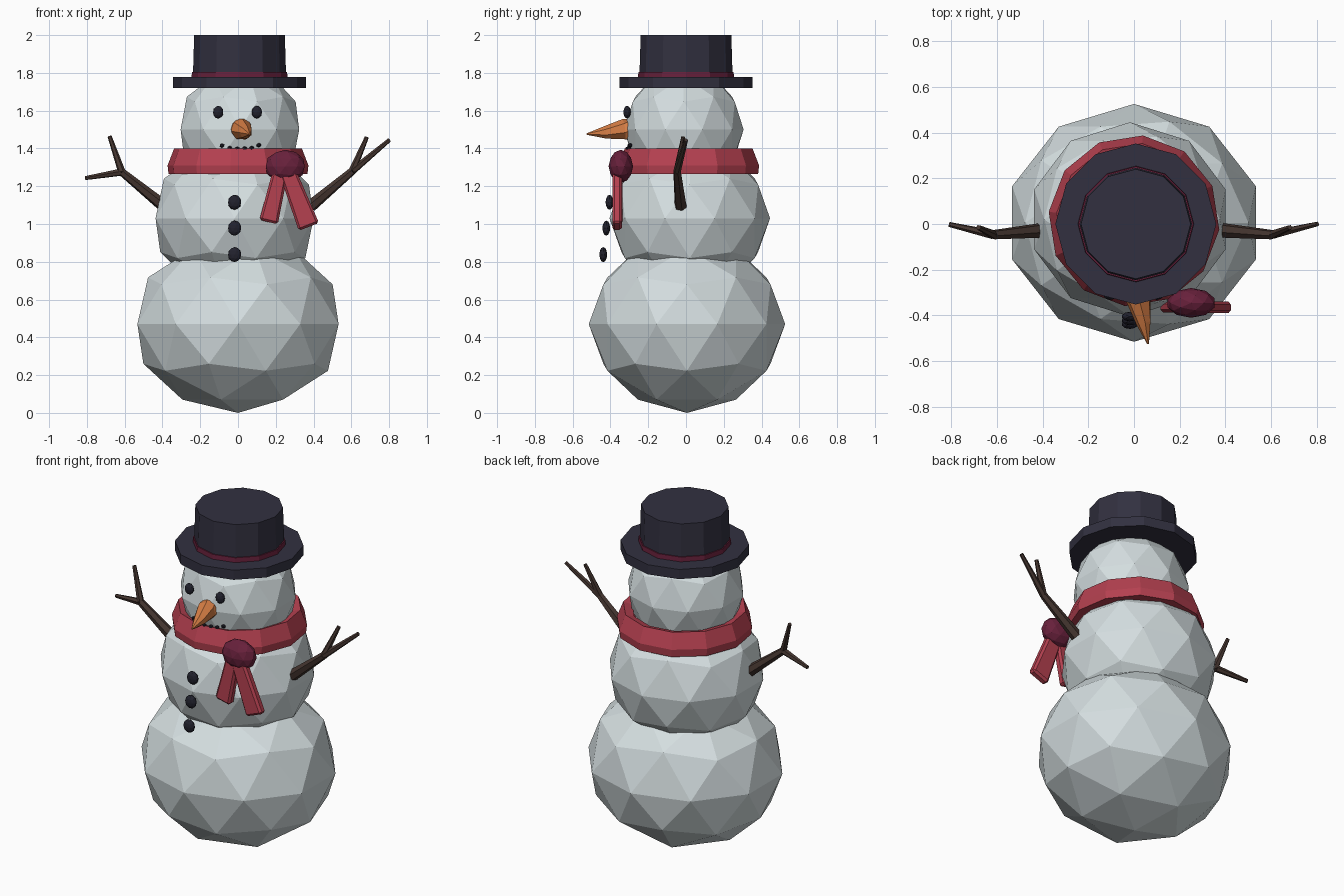
import bpy, bmesh, math
from mathutils import Vector, Matrix

cube = bpy.data.objects.get("Cube")
if cube:
    bpy.data.objects.remove(cube, do_unlink=True)


def material(name, color):
    m = bpy.data.materials.new(name)
    m.use_nodes = True
    m.diffuse_color = (*color, 1)
    bsdf = m.node_tree.nodes["Principled BSDF"]
    bsdf.inputs["Base Color"].default_value = (*color, 1)
    bsdf.inputs["Roughness"].default_value = 0.9
    return m


snow = material("snow", (0.66, 0.73, 0.745))
felt = material("dark felt", (0.032, 0.03, 0.051))
wool = material("red wool", (0.46, 0.052, 0.08))
dark_wool = material("dark red wool", (0.14, 0.015, 0.045))
carrot = material("carrot orange", (0.68, 0.21, 0.06))
wood = material("brown wood", (0.061, 0.037, 0.03))
coal = material("black coal", (0.016, 0.016, 0.027))


def finish(name, bm, mat):
    bmesh.ops.recalc_face_normals(bm, faces=bm.faces)
    mesh = bpy.data.meshes.new(name)
    bm.to_mesh(mesh)
    bm.free()
    mesh.materials.append(mat)
    obj = bpy.data.objects.new(name, mesh)
    bpy.context.collection.objects.link(obj)
    return obj


def ball(name, center, radii, mat, detail=2):
    bm = bmesh.new()
    bmesh.ops.create_icosphere(bm, subdivisions=detail, radius=1)
    bm.transform(Matrix.Translation(center) @ Matrix.Diagonal((*radii, 1)))
    return finish(name, bm, mat)


def loft(bm, rings, caps=True, closed=False):
    """Skin rings of points with quads."""
    loops = [[bm.verts.new(p) for p in ring] for ring in rings]
    pairs = list(zip(loops, loops[1:]))
    if closed:
        pairs.append((loops[-1], loops[0]))
    for a, b in pairs:
        for i in range(len(a)):
            j = (i + 1) % len(a)
            bm.faces.new((a[i], a[j], b[j], b[i]))
    if caps and not closed:
        bm.faces.new(loops[0])
        bm.faces.new(loops[-1])


def lathe(name, center, profile, mat, sides=12, turn=0.0, closed=False):
    """Turn a (radius, height) profile around the z axis."""
    rings = []
    for r, z in profile:
        angles = [turn + i * math.tau / sides for i in range(sides)]
        rings.append([(center[0] + r * math.cos(a), center[1] + r * math.sin(a), z)
                      for a in angles])
    bm = bmesh.new()
    loft(bm, rings, closed=closed)
    return finish(name, bm, mat)


def tube(bm, path, sides):
    """Faceted tube through (point, radius) pairs."""
    points = [Vector(p) for p, r in path]
    rings = []
    for i, (p, r) in enumerate(path):
        d = points[min(i + 1, len(points) - 1)] - points[max(i - 1, 0)]
        u = d.cross(Vector((0, 1, 0.3))).normalized()
        v = d.cross(u).normalized()
        angles = [k * math.tau / sides for k in range(sides)]
        rings.append([points[i] + r * (math.cos(a) * u + math.sin(a) * v) for a in angles])
    loft(bm, rings)


# Snowballs
ball("lower_body", (0, 0.005, 0.47), (0.56, 0.52, 0.47), snow)
ball("middle_body", (-0.018, 0.02, 1.03), (0.44, 0.425, 0.4), snow)
ball("head", (0.01, -0.012, 1.5), (0.33, 0.317, 0.33), snow)

# Top hat
hat = (0.008, 0)
lathe("hat_brim", hat, [(0.352, 1.72), (0.352, 1.778)], felt)
lathe("hat_crown", hat, [(0.247, 1.77), (0.24, 2.0)], felt)
lathe("hat_band", hat, [(0.254, 1.775), (0.252, 1.806)], dark_wool)

# Scarf: hollow collar, knot and two hanging tails
lathe("scarf_collar", (0, 0.014),
      [(0.34, 1.4), (0.375, 1.31), (0.37, 1.265), (0.3, 1.265), (0.29, 1.385)],
      wool, turn=math.radians(-6), closed=True)
ball("scarf_knot", (0.25, -0.345, 1.305), (0.108, 0.065, 0.088), dark_wool)


def scarf_tail(name, top, bottom, top_width, bottom_width):
    top, bottom = Vector(top), Vector(bottom)
    across = (bottom - top).cross(Vector((0, 1, 0))).normalized()
    depth = Vector((0, 0.025, 0))
    rings = []
    for p, w in ((top, top_width), (bottom, bottom_width)):
        s = across * w / 2
        rings.append([p - s - depth, p + s - depth, p + s + depth, p - s + depth])
    bm = bmesh.new()
    loft(bm, rings)
    obj = finish(name, bm, wool)
    bevel = obj.modifiers.new("soft_edges", "BEVEL")
    bevel.width = 0.012
    bevel.segments = 1


scarf_tail("scarf_tail_short", (0.225, -0.362, 1.28), (0.162, -0.362, 1.01), 0.08, 0.1)
scarf_tail("scarf_tail_long", (0.265, -0.365, 1.27), (0.375, -0.365, 0.985), 0.09, 0.115)

# Carrot nose
bm = bmesh.new()
tube(bm, [((0.016, -0.27, 1.505), 0.058), ((0.02, -0.33, 1.5), 0.056),
          ((0.042, -0.43, 1.485), 0.034), ((0.062, -0.525, 1.476), 0.004)], 7)
finish("carrot_nose", bm, carrot)

# Coal eyes, mouth and buttons
for side, x in (("right", -0.105), ("left", 0.1)):
    ball(side + "_eye", (x, -0.312, 1.592), (0.028, 0.02, 0.034), coal)
for i, (x, z) in enumerate([(-0.085, 1.415), (-0.045, 1.402), (-0.005, 1.398),
                            (0.035, 1.4), (0.072, 1.402), (0.11, 1.417)]):
    ball(f"mouth_coal_{i + 1}", (x, -0.312 + abs(x) * 0.15, z), (0.014, 0.012, 0.012), coal, 1)
for i, (y, z) in enumerate([(-0.405, 1.115), (-0.422, 0.978), (-0.438, 0.838)]):
    ball(f"button_{i + 1}", (-0.018, y, z), (0.036, 0.021, 0.04), coal)


# Stick arms, each a main stick with two twigs
def stick_arm(name, shoulder, fork, twigs):
    bm = bmesh.new()
    tube(bm, [(shoulder, 0.033), (fork, 0.021)], 6)
    for tip in twigs:
        tube(bm, [(fork, 0.02), (tip, 0.011)], 6)
    finish(name, bm, wood)


stick_arm("right_arm", (-0.405, -0.028, 1.105), (-0.615, -0.047, 1.275),
          [(-0.808, -0.002, 1.243), (-0.68, -0.015, 1.465)])
stick_arm("left_arm", (0.385, -0.028, 1.095), (0.605, -0.047, 1.28),
          [(0.802, 0, 1.445), (0.682, -0.015, 1.46)])
